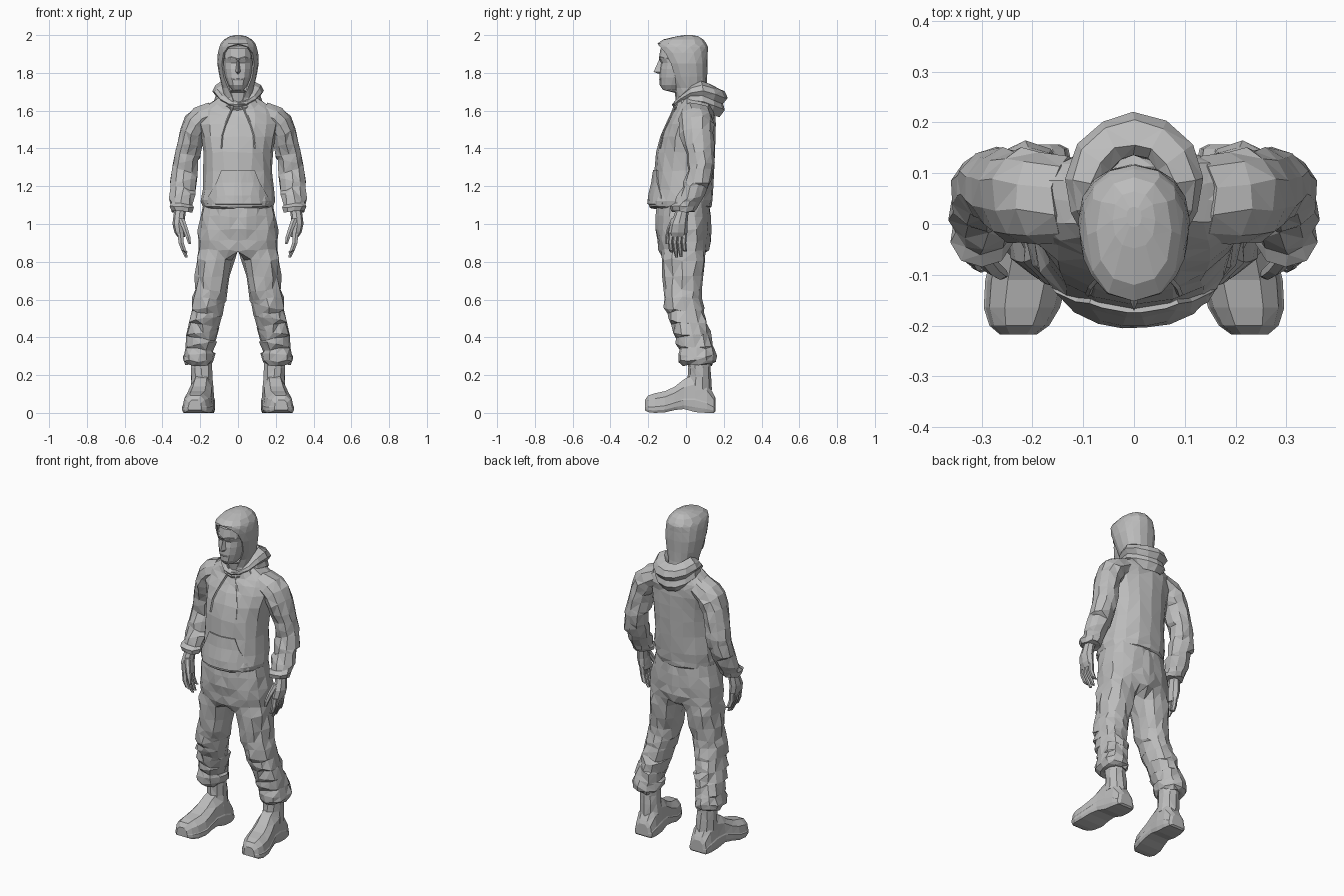
import bpy, bmesh, math, random
from mathutils import Vector
from mathutils.bvhtree import BVHTree

random.seed(4)
grey = bpy.data.materials.new("plain grey")
grey.diffuse_color = (0.5, 0.5, 0.5, 1)


def skin(name, rings, cap=True, loop=True, closed=False, mirror=False, jitter=0.0, thick=0.0):
    """Bridge a list of equal-length point rings into one flat-shaded faceted part."""
    bm = bmesh.new()
    rows = [[bm.verts.new(p) for p in r] for r in rings]
    n = len(rows[0])
    for i in range(len(rows) if closed else len(rows) - 1):
        a, b = rows[i], rows[(i + 1) % len(rows)]
        for j in range(n if loop else n - 1):
            k = (j + 1) % n
            bm.faces.new((a[j], a[k], b[k], b[j]))
    if cap and not closed:
        bm.faces.new(rows[0][::-1])
        bm.faces.new(rows[-1])
    if jitter:
        for v in bm.verts:
            d = Vector([random.uniform(-jitter, jitter) for _ in range(3)])
            if abs(v.co.x) < 1e-6 and mirror:   # keep the centre seam closed
                d.x = 0
            v.co += d
    bmesh.ops.remove_doubles(bm, verts=bm.verts, dist=0.0012)
    bmesh.ops.triangulate(bm, faces=bm.faces[:], quad_method='SHORT_EDGE')
    bmesh.ops.recalc_face_normals(bm, faces=bm.faces[:])
    me = bpy.data.meshes.new(name)
    bm.to_mesh(me)
    tree = BVHTree.FromBMesh(bm)
    bm.free()
    me.materials.append(grey)
    ob = bpy.data.objects.new(name, me)
    bpy.context.collection.objects.link(ob)
    if thick:
        ob.modifiers.new("thickness", 'SOLIDIFY').thickness = thick
    if mirror:
        m = ob.modifiers.new("mirror", 'MIRROR')
        m.use_clip = m.use_mirror_merge = False
    return tree


def ring(cx, cy, z, rx, ry, tilt=0.0, n=12, power=2.0, a0=0.0):
    """Superellipse section; tilt raises its outer side, a0 leaves a gap at the front (-y)."""
    pts = []
    for i in range(n):
        a = a0 + (2 * math.pi - 2 * a0) * i / (n - 1) if a0 else 2 * math.pi * i / n
        s, c = math.sin(a), math.cos(a)
        f = lambda v: math.copysign(abs(v) ** (2 / power), v)
        pts.append((cx + rx * f(s), cy - ry * f(c), z + tilt * rx * f(s)))
    return pts


def half_hip(cy, z, rx, ry, cx=.1, n=12, p=2.4):
    """Half of a hip section, flat along the centre line, matching a leg ring's points."""
    pts = []
    for i in range(n):
        s, c = math.sin(2 * math.pi * i / n), math.cos(2 * math.pi * i / n)
        x = cx + (rx - cx) * s if s > 0 else max(0, cx * (1 + s / .86))
        depth = ry * max(0, 1 - (x / rx) ** p) ** (1 / p)
        pts.append((x, cy - (0 if abs(c) < 1e-6 else math.copysign(depth, c)), z))
    return pts


def loft(name, data, n=12, power=2.0, **kw):
    return skin(name, [ring(*d, n=n, power=power) for d in data], **kw)


def tube(name, path, r, n=5, **kw):
    """Rod along a path of points, with its sections square to the path."""
    rings = []
    for i, p in enumerate(path):
        p = Vector(p)
        d = (Vector(path[min(i + 1, len(path) - 1)]) - Vector(path[max(i - 1, 0)])).normalized()
        u = d.cross(Vector((0, 1, 0.01))).normalized()
        w = d.cross(u)
        rings.append([p + r * (math.cos(t) * u + math.sin(t) * w)
                      for t in (2 * math.pi * k / n for k in range(n))])
    skin(name, rings, **kw)


# Hooded top body, sloping into the shoulders
torso = loft("hoodie_body", [
    (0, -.03, 1.085, .175, .155), (0, -.03, 1.095, .188, .166), (0, -.03, 1.125, .195, .17),
    (0, -.02, 1.18, .19, .162), (0, -.01, 1.28, .184, .158), (0, -.002, 1.38, .184, .157),
    (0, .008, 1.46, .195, .147), (0, .024, 1.53, .212, .13), (0, .038, 1.575, .212, .115),
    (0, .045, 1.61, .2, .103), (0, .045, 1.64, .15, .095), (0, .035, 1.68, .085, .08)],
    n=16, power=2.15, jitter=.005)

# Front pouch pocket wrapped on the body
rows = []
for z, w in ((1.105, .165), (1.15, .155), (1.22, .115), (1.285, .088)):
    row = []
    for i in range(8):
        x = w * (i / 3.5 - 1)
        hit = torso.ray_cast(Vector((x, -1, z)), Vector((0, 1, 0)))[0]
        row.append((x, hit.y - .01, z))
    rows.append(row)
skin("pouch_pocket", rows, cap=False, loop=False, thick=.012)

# Drawstrings lying on the chest
path = []
for x, z in ((.02, 1.635), (.045, 1.58), (.07, 1.52), (.085, 1.47), (.09, 1.4)):
    path.append((x, torso.ray_cast(Vector((x, -1, z)), Vector((0, 1, 0)))[0].y - .004, z))
tube("drawstring", path, .006, n=4, mirror=True)

# Sleeves: tilted shoulder sections, creased elbow, gathered cuff
loft("sleeve", [
    (.13, .048, 1.585, .032, .08, 1.8), (.19, .052, 1.556, .045, .09, 1.25),
    (.222, .055, 1.525, .058, .092, .78), (.243, .058, 1.48, .063, .09, .4),
    (.256, .066, 1.42, .066, .083, .1), (.266, .076, 1.37, .064, .074, .25),
    (.274, .082, 1.33, .068, .076, -.15), (.281, .076, 1.28, .066, .068, .25),
    (.288, .06, 1.23, .073, .072, -.25), (.292, .045, 1.19, .067, .066, .25),
    (.296, .025, 1.15, .071, .071, -.2), (.299, .005, 1.11, .061, .064, .1),
    (.299, -.012, 1.09, .065, .07), (.298, -.017, 1.065, .055, .062)],
    n=10, jitter=.006, mirror=True)

# Hands
loft("palm", [
    (.302, -.015, 1.09, .032, .036), (.31, -.025, 1.05, .031, .037), (.314, -.038, 1.0, .033, .046),
    (.308, -.043, .955, .028, .05), (.3, -.045, .93, .02, .046)], n=8, mirror=True)
for i, (y, tip) in enumerate(((-.08, .85), (-.056, .822), (-.032, .826), (-.009, .855))):
    loft("finger_%d" % (i + 1), [
        (.305, y, .95, .017, .013), (.301, y - .003, .9, .016, .013),
        (.287, y + .002, .86, .014, .012), (.273, y + .006, tip, .008, .008)], n=6, mirror=True)
loft("thumb", [
    (.3, -.06, 1.03, .018, .018), (.28, -.085, .975, .017, .016),
    (.264, -.097, .93, .014, .013), (.256, -.1, .895, .008, .008)], n=6, mirror=True)

# Head inside the hood
loft("head", [
    (0, .01, 1.6, .055, .055), (0, .0, 1.695, .055, .06), (0, -.07, 1.71, .032, .052),
    (0, -.055, 1.735, .052, .084), (0, -.04, 1.775, .068, .1), (0, -.03, 1.82, .077, .108),
    (0, -.028, 1.853, .079, .104), (0, -.028, 1.875, .08, .116), (0, -.025, 1.93, .074, .11)],
    n=14, power=2.3)
skin("nose", [
    [(-.008, -.125, 1.872), (0, -.142, 1.872), (.008, -.125, 1.872)],
    [(-.014, -.125, 1.825), (0, -.165, 1.82), (.014, -.125, 1.825)],
    [(-.018, -.125, 1.806), (0, -.172, 1.806), (.018, -.125, 1.806)],
    [(-.012, -.125, 1.795), (0, -.145, 1.795), (.012, -.125, 1.795)]])
tube("brow", [(.008, -.138, 1.874), (.035, -.132, 1.88), (.066, -.09, 1.875)], .007, mirror=True)
tube("lips", [(-.024, -.129, 1.764), (0, -.137, 1.766), (.024, -.129, 1.764)], .006)

# Raised hood, open round the face and closed over a broad crown
hood = [(.03, 1.62, .08, .09, .15), (.03, 1.67, .078, .088, .35), (.022, 1.72, .082, .09, .65),
        (.012, 1.78, .098, .1, .85), (.0, 1.85, .11, .115, .85), (-.012, 1.905, .107, .127, .75),
        (-.018, 1.938, .1, .134, .5), (-.022, 1.955, .092, .13, .001), (-.014, 1.977, .074, .106, .001),
        (.008, 1.994, .042, .056, .001), (.014, 2.0, .015, .02, .001), (.014, 2.0, .0005, .0005, .001)]
skin("raised_hood", [ring(0, cy, z, rx, ry, n=13, a0=a0, power=2.3) for cy, z, rx, ry, a0 in hood],
     cap=False, loop=False, thick=.01)

# Thick folded collar around the neck, a V at the front and drooping at the back
collar = []
for i in range(14):
    a = 2 * math.pi * i / 14
    s, back = math.sin(a), (1 - math.cos(a)) / 2
    zc = 1.63 + .085 * min(1, back * 2) - .05 * max(0, back - .5) * 2
    size = .3 + .7 * min(1, back * 1.4)
    collar.append([((.094 + r * size) * s, .055 - (.113 + r * size) * math.cos(a), zc + h * size)
                   for r, h in ((-.032, -.04), (.01, -.1), (.04, -.06), (.03, -.03), (.052, 0),
                                (.035, .035), (-.01, .06), (-.032, .035))])
skin("folded_collar", collar, closed=True, jitter=.003)

# Trousers: half hips flowing into one leg with gathered folds, mirrored
hips = [half_hip(*d) for d in (
    (-.015, 1.12, .185, .138), (-.015, 1.04, .198, .144), (-.015, .97, .208, .146),
    (-.015, .91, .213, .14), (-.014, .86, .216, .128))]
legs = [ring(*d, power=2.15) for d in (
    (.12, -.014, .81, .102, .119), (.132, -.016, .72, .094, .11), (.143, -.018, .65, .088, .104),
    (.152, -.016, .6, .085, .102, .15), (.162, -.008, .56, .087, .104, -.25),
    (.168, -.002, .53, .08, .095, .2), (.176, .008, .5, .086, .102, -.25),
    (.182, .02, .465, .079, .092, .2), (.188, .03, .43, .085, .1, -.2),
    (.194, .04, .395, .077, .092, .25), (.2, .046, .365, .083, .101, -.15),
    (.206, .055, .335, .077, .09, .15), (.21, .06, .305, .085, .1, -.1),
    (.212, .06, .275, .081, .097), (.208, .062, .255, .068, .082))]
skin("trousers", hips + legs, jitter=.008, mirror=True)

# Boots: shaft plus a foot swept from heel to toe with a sole edge
loft("boot_shaft", [
    (.193, .068, .3, .058, .06), (.193, .07, .24, .058, .06), (.192, .07, .19, .058, .062),
    (.19, .068, .12, .062, .068)], n=10, jitter=.003, mirror=True)
foot = [(.157, .186, .04, .008, .08), (.148, .186, .057, 0, .1), (.11, .187, .066, 0, .17),
        (.05, .19, .068, .004, .215), (-.01, .197, .068, .02, .185), (-.06, .205, .075, .015, .144),
        (-.11, .212, .081, .003, .12), (-.165, .221, .075, 0, .108), (-.2, .226, .059, .004, .096),
        (-.218, .228, .036, .014, .07)]
profile = ((-.9, 0), (-1, .12), (-1, .3), (-.95, .34), (-.85, .7), (-.45, .96),
           (.45, .96), (.85, .7), (.95, .34), (1, .3), (1, .12), (.9, 0))
skin("boot_foot", [[(cx + w * u, y, lo + (hi - lo) * v) for u, v in profile]
                   for y, cx, w, lo, hi in foot], mirror=True)
